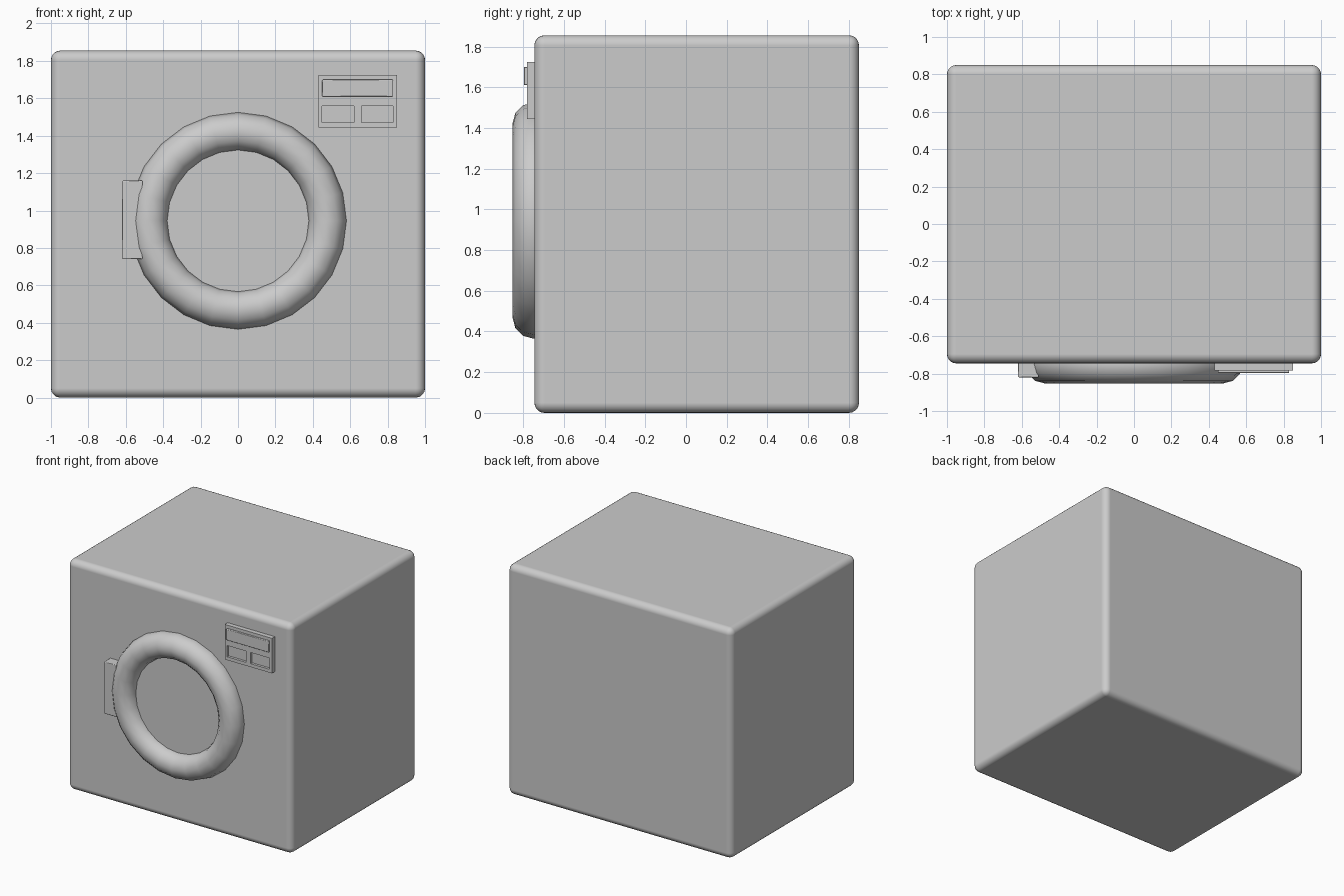
import bpy, bmesh
from math import radians
from mathutils import Vector

if "Cube" in bpy.data.objects:
    bpy.data.objects.remove(bpy.data.objects["Cube"])


def box(name, lo, hi, bevel=0.0, segments=1):
    bm = bmesh.new()
    bmesh.ops.create_cube(bm, size=1)
    lo, hi = Vector(lo), Vector(hi)
    bmesh.ops.scale(bm, vec=hi - lo, verts=bm.verts)
    bmesh.ops.translate(bm, vec=(lo + hi) / 2, verts=bm.verts)
    mesh = bpy.data.meshes.new(name)
    bm.to_mesh(mesh)
    bm.free()
    obj = bpy.data.objects.new(name, mesh)
    bpy.context.collection.objects.link(obj)
    if bevel:
        mod = obj.modifiers.new("bevel", 'BEVEL')
        mod.width, mod.segments = bevel, segments
        mod.harden_normals = True
        mesh.shade_smooth()
    return obj


FRONT = -0.745
DOOR_Z = 0.945

# Rounded cabinet
box("cabinet", (-1, FRONT, 0), (1, 0.85, 1.855), 0.05, 5)

# Door ring, half sunk into the front
bpy.ops.mesh.primitive_torus_add(major_segments=24, minor_segments=12,
                                 major_radius=0.478, minor_radius=0.102,
                                 location=(0, -0.75, DOOR_Z),
                                 rotation=(radians(90), 0, 0))
ring = bpy.context.object
ring.name = "door_ring"
bpy.ops.object.shade_smooth()

# Door glass
bpy.ops.mesh.primitive_cylinder_add(vertices=24, radius=0.40, depth=0.03,
                                    location=(0, -0.745, DOOR_Z),
                                    rotation=(radians(90), 0, 0))
bpy.context.object.name = "door_glass"
bpy.ops.object.shade_smooth_by_angle(angle=radians(30))

# Hinge block beside the ring
box("door_hinge", (-0.62, -0.82, 0.74), (-0.51, -0.70, 1.16), 0.005)

# Control panel with two recessed buttons below a raised display
panel = box("control_panel", (0.43, -0.782, 1.443), (0.85, -0.70, 1.725))
for i, x in enumerate((0.45, 0.66)):
    cutter = box(f"button_cutter_{i}", (x, -0.9, 1.47), (x + 0.17, -0.762, 1.56))
    cutter.hide_render = True
    cutter.hide_set(True)
    cut = panel.modifiers.new("button_recess", 'BOOLEAN')
    cut.operation, cut.solver, cut.object = 'DIFFERENCE', 'EXACT', cutter
box("display", (0.45, -0.797, 1.61), (0.83, -0.76, 1.70), 0.004)
